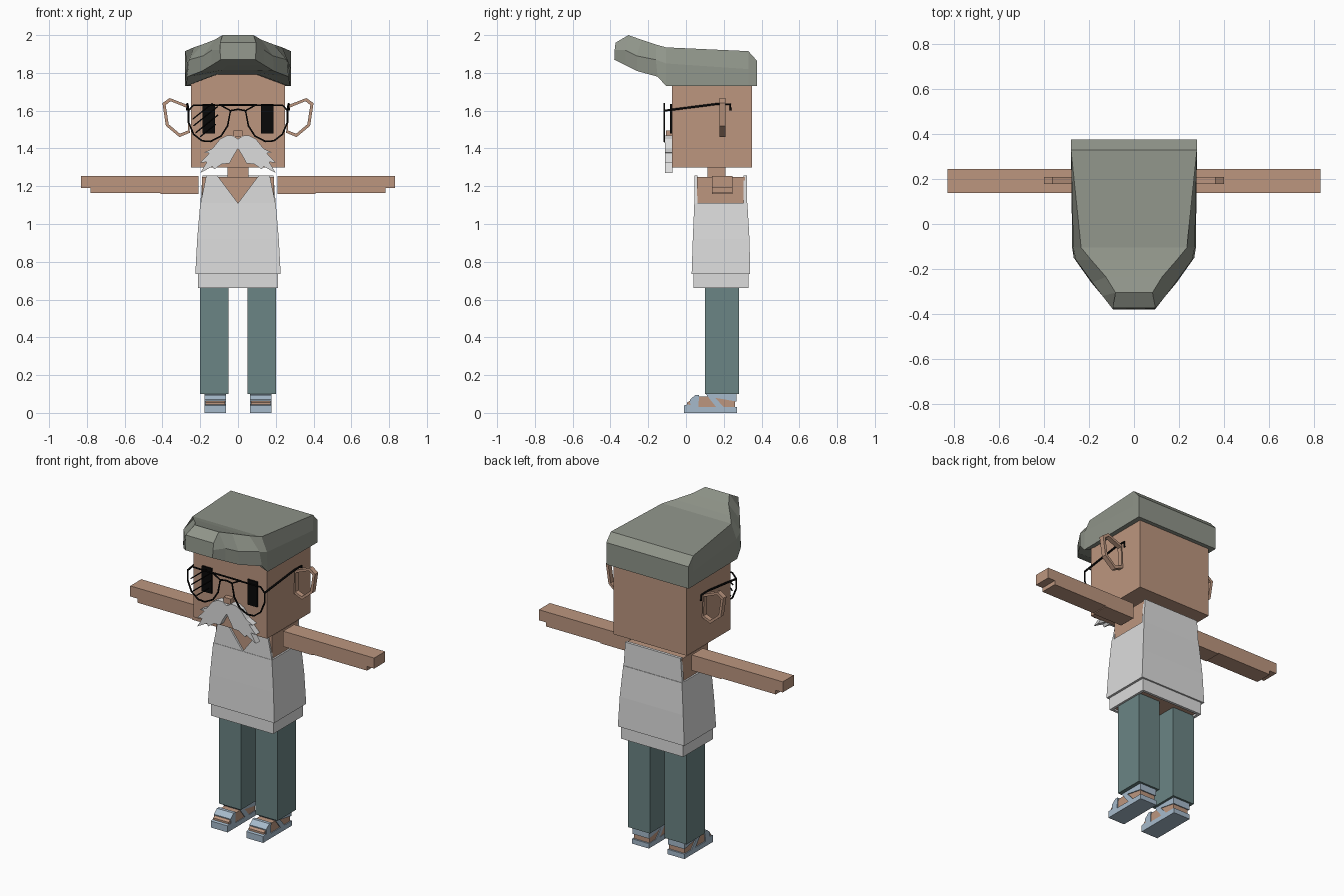
import bpy, bmesh, math
from mathutils import Vector

cube = bpy.data.objects.get("Cube")
if cube:
    bpy.data.objects.remove(cube, do_unlink=True)


def material(name, code):
    """Flat material from an sRGB hex colour."""
    srgb = [int(code[i:i + 2], 16) / 255 for i in (0, 2, 4)]
    lin = [c / 12.92 if c < 0.04045 else ((c + 0.055) / 1.055) ** 2.4 for c in srgb]
    m = bpy.data.materials.new(name)
    m.use_nodes = True
    m.diffuse_color = (*lin, 1)
    node = m.node_tree.nodes["Principled BSDF"]
    node.inputs["Base Color"].default_value = (*lin, 1)
    node.inputs["Roughness"].default_value = 0.9
    return m


SKIN = material("skin", "BC967F")
WHITE = material("shirt_white", "DCDCDC")
TEAL = material("trouser_teal", "6B8585")
GREY = material("hair_grey", "90958A")
BLUE = material("sandal_blue", "A6BACB")
BLACK = material("black", "080808")


def finish(name, bm, mat):
    bmesh.ops.recalc_face_normals(bm, faces=bm.faces)
    me = bpy.data.meshes.new(name)
    bm.to_mesh(me)
    bm.free()
    me.materials.append(mat)
    ob = bpy.data.objects.new(name, me)
    bpy.context.collection.objects.link(ob)
    return ob


def loft(name, rings, mat, closed=False):
    """Skin a list of equal rings; cap the ends, or join them when closed."""
    bm = bmesh.new()
    vs = [[bm.verts.new(p) for p in r] for r in rings]
    n = len(vs[0])
    pairs = list(zip(vs, vs[1:])) + ([(vs[-1], vs[0])] if closed else [])
    for a, b in pairs:
        for i in range(n):
            j = (i + 1) % n
            bm.faces.new((a[i], a[j], b[j], b[i]))
    if not closed:
        bm.faces.new(vs[0])
        bm.faces.new(vs[-1])
    return finish(name, bm, mat)


def box(name, x, y, z, mat):
    rings = [[(x[0], y[0], h), (x[1], y[0], h), (x[1], y[1], h), (x[0], y[1], h)] for h in z]
    return loft(name, rings, mat)


def plate(name, pts, y, mat):
    """Extrude an (x, z) outline along y."""
    return loft(name, [[(px, d, pz) for px, pz in pts] for d in y], mat)


def side_plate(name, pts, x, mat):
    """Extrude a (y, z) outline along x."""
    return loft(name, [[(d, py, pz) for py, pz in pts] for d in x], mat)


def wire(name, pts, radius, mat, cyclic=False):
    cu = bpy.data.curves.new(name, "CURVE")
    cu.dimensions = "3D"
    cu.bevel_depth = radius
    cu.bevel_resolution = 1
    cu.use_fill_caps = True
    sp = cu.splines.new("POLY")
    sp.points.add(len(pts) - 1)
    for p, co in zip(sp.points, pts):
        p.co = (*co, 1)
    sp.use_cyclic_u = cyclic
    cu.materials.append(mat)
    ob = bpy.data.objects.new(name, cu)
    bpy.context.collection.objects.link(ob)
    return ob


def flip(pts, s):
    return [(s * p[0], *p[1:]) for p in pts]


# Head, nose and neck
box("head", (-.25, .25), (-.075, .35), (1.3, 1.82), SKIN)
box("nose", (-.024, .024), (-.105, -.07), (1.46, 1.495), SKIN)
box("neck", (-.055, .055), (.115, .21), (1.2, 1.31), SKIN)

# Hair: half sections of (y, half width, z) from inner underside to crown
hair = [
    [(.375, .1, 1.73), (.375, .28, 1.73), (.375, .28, 1.8), (.375, .28, 1.865)],
    [(.33, .1, 1.73), (.33, .28, 1.73), (.33, .28, 1.82), (.33, .28, 1.915)],
    [(-.105, .1, 1.795), (-.105, .275, 1.73), (-.105, .27, 1.85), (-.105, .235, 1.935)],
    [(-.15, .1, 1.8), (-.15, .268, 1.78), (-.16, .258, 1.87), (-.16, .19, 1.95)],
    [(-.26, .08, 1.815), (-.26, .19, 1.81), (-.26, .185, 1.89), (-.235, .125, 1.975)],
    [(-.32, .06, 1.84), (-.32, .14, 1.84), (-.32, .14, 1.92), (-.305, .082, 2.0)],
    [(-.38, .05, 1.87), (-.38, .092, 1.87), (-.378, .095, 1.92), (-.373, .095, 1.96)],
]
loft("hair", [[(w, y, z) for y, w, z in half] + [(-w, y, z) for y, w, z in reversed(half)]
              for half in hair], GREY)

# Shirt over a bare torso
box("torso", (-.19, .19), (.057, .312), (.668, 1.25), SKIN)


def ring(hx, y0, y1, z):
    return [(-hx, y0, z), (hx, y0, z), (hx, y1, z), (-hx, y1, z)]


loft("shirt_body", [ring(.226, .03, .34, .735), ring(.216, .036, .336, .92),
                    ring(.2, .044, .325, 1.11)], WHITE)
outer, inner = ring(.212, .04, .33, .66), ring(.195, .056, .314, .66)
loft("shirt_hem", [outer, [(x, y, .735) for x, y, z in outer],
                   [(x, y, .735) for x, y, z in inner], inner], WHITE, closed=True)
plate("shirt_back", [(-.2, 1.1), (.2, 1.1), (.188, 1.257), (-.188, 1.257)], (.305, .322), WHITE)
for s, side in ((1, "left"), (-1, "right")):
    plate(side + "_shirt_front", flip([(0, 1.11), (.2, 1.1), (.168, 1.257), (.11, 1.257)], s),
          (.046, .06), WHITE)

    # Arm with a shorter lower layer
    plate(side + "_arm", flip([(.21, 1.255), (.83, 1.255), (.83, 1.19), (.782, 1.19),
                               (.782, 1.165), (.41, 1.165), (.41, 1.16), (.21, 1.16)], s),
          (.138, .245), SKIN)

    # Ear: open faceted loop
    rim = [(.262, 1.628), (.362, 1.667), (.4, 1.64), (.382, 1.52), (.31, 1.46), (.255, 1.483)]
    hole = [(.268, 1.614), (.357, 1.65), (.383, 1.63), (.367, 1.528), (.308, 1.478), (.265, 1.495)]
    loft(side + "_ear", [[(s * x, y, z) for x, z in o] for o, y in
                         ((rim, .178), (rim, .208), (hole, .208), (hole, .178))], SKIN, closed=True)

    # Eye and glasses
    plate(side + "_eye", [(s * x, z) for x, z in
                          ((.122, 1.48), (.188, 1.48), (.188, 1.635), (.122, 1.635))],
          (-.084, -.075), BLACK)
    lens = [(.04, 1.6), (.09, 1.628), (.235, 1.63), (.262, 1.6), (.262, 1.54), (.235, 1.475),
            (.19, 1.44), (.145, 1.437), (.09, 1.465), (.055, 1.52)]
    wire(side + "_lens_rim", [(s * x, -.115, z) for x, z in lens], .005, BLACK, True)
    wire(side + "_temple", [(s * .262, -.115, 1.6), (s * .268, .16, 1.635),
                            (s * .268, .235, 1.635), (s * .268, .235, 1.6)], .006, BLACK)

    # Moustache half with ragged tips
    plate(side + "_moustache",
          flip([(0, 1.4), (0, 1.45), (.03, 1.468), (.06, 1.468), (.095, 1.45), (.135, 1.4),
                (.18, 1.378), (.152, 1.375), (.2, 1.325), (.165, 1.328), (.2, 1.27),
                (.135, 1.305), (.125, 1.29), (.085, 1.318), (.045, 1.32), (.03, 1.35)], s),
          (-.112, -.072), WHITE)

    # Trouser leg
    box(side + "_trouser_leg", sorted((s * .05, s * .2)), (.1, .28), (.1, .67), TEAL)

    # Foot and sandal
    fx = [s * .068, s * .172]
    sx = [s * .064, s * .178]
    side_plate(side + "_foot", [(.005, .02), (.005, .055), (.06, .085), (.12, .088),
                                (.13, .105), (.26, .105), (.26, .02)], fx, SKIN)
    side_plate(side + "_sandal_sole", [(-.01, 0), (.27, 0), (.27, .03), (.06, .03),
                                       (.01, .045), (-.01, .04)], sx, BLUE)
    side_plate(side + "_toe_strap", [(.025, .03), (.065, .03), (.07, .095), (.05, .095),
                                     (.02, .07)], sx, BLUE)
    side_plate(side + "_instep_strap", [(.105, .1), (.135, .102), (.2, .03), (.16, .03)],
               sx, BLUE)
    side_plate(side + "_ankle_strap", [(.125, .085), (.125, .103), (.268, .103), (.268, .06)],
               sx, BLUE)

wire("brow_bar", [(-.1, -.115, 1.63), (.1, -.115, 1.63)], .005, BLACK)
wire("bridge", [(-.04, -.115, 1.6), (0, -.115, 1.607), (.04, -.115, 1.6)], .005, BLACK)

# Slanted glare strokes on one lens
for k, (x, z, length) in enumerate(((-.24, 1.555, .14), (-.235, 1.52, .17),
                                    (-.225, 1.482, .16), (-.2, 1.462, .11))):
    wire("lens_glare_%d" % k, [(x, -.115, z), (x + length * .75, -.115, z + length * .6)],
         .004, BLACK)
